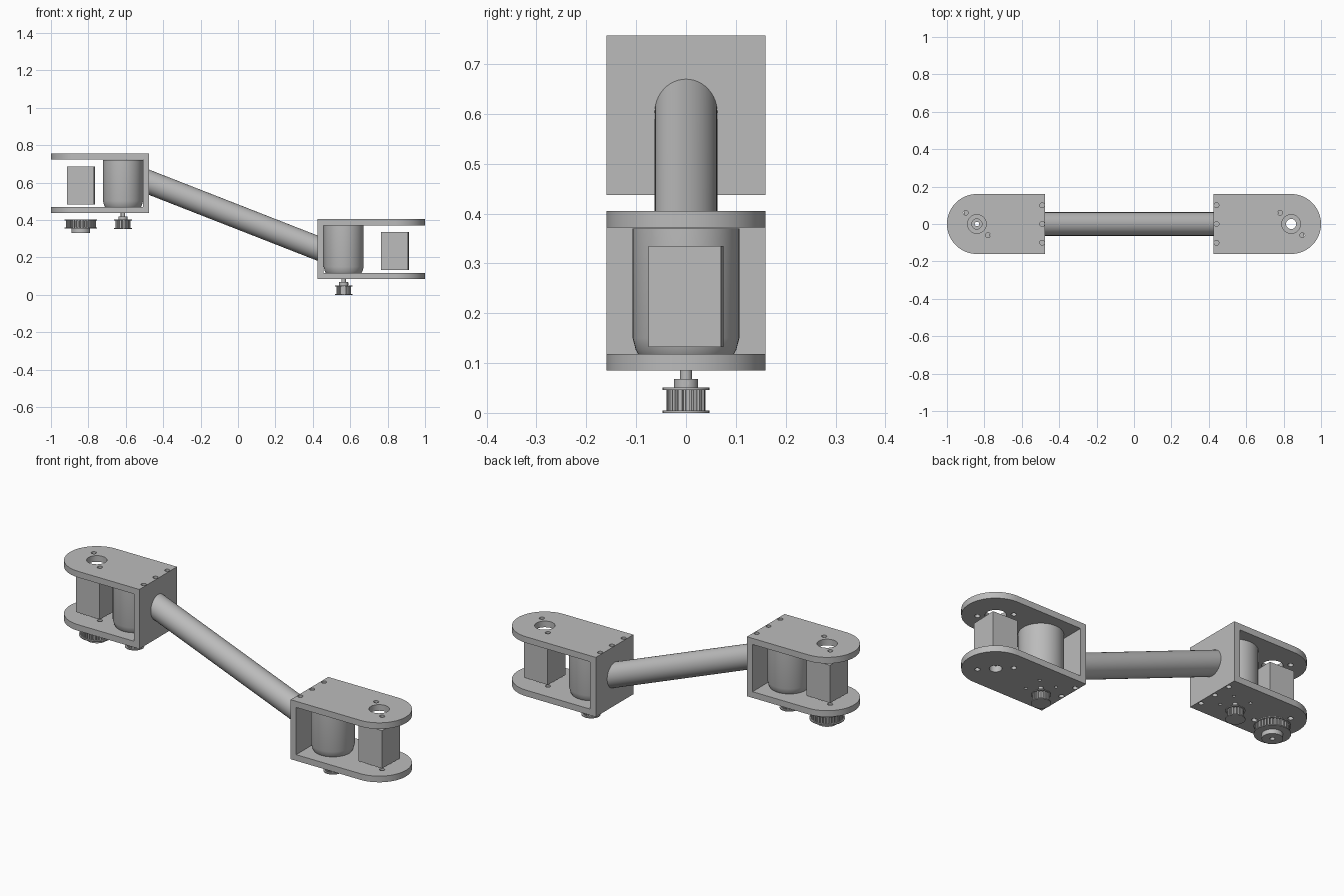
import bpy, bmesh, math
from mathutils import Matrix

cube = bpy.data.objects.get("Cube")
if cube:
    bpy.data.objects.remove(cube, do_unlink=True)

grey = bpy.data.materials.new("plain grey")
grey.use_nodes = True
GREY = (0.5, 0.5, 0.5, 1)
grey.diffuse_color = GREY
grey.node_tree.nodes["Principled BSDF"].inputs["Base Color"].default_value = GREY


def finish(name, bm):
    bmesh.ops.recalc_face_normals(bm, faces=bm.faces)
    mesh = bpy.data.meshes.new(name)
    bm.to_mesh(mesh)
    bm.free()
    mesh.materials.append(grey)
    obj = bpy.data.objects.new(name, mesh)
    bpy.context.collection.objects.link(obj)
    return obj


def activate(obj):
    bpy.ops.object.select_all(action='DESELECT')
    obj.select_set(True)
    bpy.context.view_layer.objects.active = obj


def smooth(obj):
    activate(obj)
    bpy.ops.object.shade_smooth_by_angle(angle=math.radians(30))
    return obj


def add_prism(bm, outline, z0, z1):
    face = bm.faces.new([bm.verts.new((x, y, z0)) for x, y in outline])
    new = bmesh.ops.extrude_face_region(bm, geom=[face])["geom"]
    for v in new:
        if isinstance(v, bmesh.types.BMVert):
            v.co.z = z1


def circle(x, y, r, n=32):
    return [(x + r * math.cos(math.tau * i / n), y + r * math.sin(math.tau * i / n))
            for i in range(n)]


def prism(name, outline, z0, z1):
    bm = bmesh.new()
    add_prism(bm, outline, z0, z1)
    return finish(name, bm)


def lathe(name, x, profile, n=48):
    # capped stack of rings from (radius, height) pairs
    bm = bmesh.new()
    rings = [[bm.verts.new((px, py, z)) for px, py in circle(x, 0, r, n)]
             for r, z in profile]
    for a, b in zip(rings, rings[1:]):
        for i in range(n):
            j = (i + 1) % n
            bm.faces.new((a[i], a[j], b[j], b[i]))
    bm.faces.new(rings[0])
    bm.faces.new(rings[-1])
    return smooth(finish(name, bm))


def drill(obj, holes, z0, z1):
    # cut round vertical holes given as (x, y, radius)
    bm = bmesh.new()
    for x, y, r in holes:
        add_prism(bm, circle(x, y, r), z0, z1)
    cutter = finish("hole_cutter", bm)
    cutter.hide_render = True
    activate(obj)
    mod = obj.modifiers.new("holes", 'BOOLEAN')
    mod.operation = 'DIFFERENCE'
    mod.solver = 'EXACT'
    mod.object = cutter
    bpy.ops.object.modifier_apply(modifier=mod.name)
    bpy.data.objects.remove(cutter, do_unlink=True)
    return smooth(obj)


def gear(x, r, depth, teeth):
    step = math.tau / teeth
    pts = []
    for i in range(teeth):
        for f, rad in ((0, r), (0.5, r), (0.6, r - depth), (0.9, r - depth)):
            a = (i + f) * step
            pts.append((x + rad * math.cos(a), rad * math.sin(a)))
    return pts


HALF, THICK, HEIGHT, END = 0.16, 0.033, 0.32, 0.84


def joint(side, s, wall_x, z):
    """Forked bracket with motor, bearing block and drive pulley."""
    inner = wall_x + s * THICK
    motor_x = wall_x + s * 0.14
    top = z + HEIGHT

    # fork plates with one round end
    outline = [(wall_x, -HALF)]
    for i in range(33):
        a = math.pi * (i / 32 - 0.5)
        outline.append((s * (END + HALF * math.cos(a)), HALF * math.sin(a)))
    outline.append((wall_x, HALF))
    fixings = [(wall_x + s * 0.016, y, 0.013) for y in (-0.1, 0, 0.1)]
    fixings += [(s * END - 0.06, 0.06, 0.013), (s * END + 0.06, -0.06, 0.013)]
    mounts = [(motor_x + dx, dy, 0.008) for dx in (-0.05, 0.05) for dy in (-0.05, 0.05)]
    upper = prism(side + "_upper_plate", outline, top - THICK, top)
    drill(upper, fixings + [(s * END, 0, 0.05)], top - 0.1, top + 0.1)
    lower = prism(side + "_lower_plate", outline, z, z + THICK)
    drill(lower, fixings + mounts + [(s * END, 0, 0.03)], z - 0.1, z + 0.1)

    # end wall joining the plates
    prism(side + "_end_wall", [(wall_x, -HALF), (inner, -HALF), (inner, HALF),
                               (wall_x, HALF)], z + THICK, top - THICK)

    # motor with bevelled lower rim
    lathe(side + "_motor", motor_x, [(0.096, z + THICK), (0.101, z + 0.042),
          (0.107, z + 0.065), (0.107, top - THICK - 0.002)])

    # slightly turned bearing block with a bore
    block = prism(side + "_bearing_block", [(-0.072, -0.073), (0.072, -0.073),
                  (0.072, 0.073), (-0.072, 0.073)], z + 0.047, z + 0.25)
    block.data.transform(Matrix.Translation((s * END, 0, 0))
                         @ Matrix.Rotation(math.radians(-2), 4, 'Z'))
    drill(block, [(s * END, 0, 0.027)], z, top)

    # motor shaft and toothed pulley
    base = z - 0.085
    lathe(side + "_motor_shaft", motor_x, [(0.012, base + 0.001), (0.012, z + 0.04)], 24)
    prism(side + "_pulley_teeth", gear(motor_x, 0.039, 0.006, 16), base + 0.004, base + 0.047)
    for label, r, lo, hi in (("lower_flange", 0.047, 0, 0.005),
                             ("upper_flange", 0.047, 0.046, 0.051),
                             ("hub", 0.024, 0.051, 0.068)):
        lathe(side + "_pulley_" + label, motor_x, [(r, base + lo), (r, base + hi)], 32)
    # grub screw in the hub
    screw = prism(side + "_grub_screw", circle(0, 0, 0.006, 12), 0, 0.003)
    screw.data.transform(Matrix.Translation((motor_x + 0.022, 0, base + 0.06))
                         @ Matrix.Rotation(math.pi / 2, 4, 'Y'))


joint("left", 1, 0.425, 0.085)
joint("right", -1, -0.475, 0.437)

# large driven pulley under the upper joint
bore = [(-END, 0, 0.012)]
for label, r, lo, hi in (("hub", 0.05, 0.332, 0.356),
                         ("lower_flange", 0.087, 0.356, 0.361),
                         ("upper_flange", 0.087, 0.398, 0.404)):
    drill(lathe("driven_pulley_" + label, -END, [(r, lo), (r, hi)]), bore, 0.3, 0.43)
drill(prism("driven_pulley_teeth", gear(-END, 0.08, 0.008, 32), 0.361, 0.398),
      bore, 0.3, 0.43)

# sloping tube with ends cut flush to the walls
x0, x1, z0, z1 = -0.475, 0.425, 0.602, 0.25
slope = (z1 - z0) / (x1 - x0)
stretch = math.sqrt(1 + slope * slope)
tube = prism("arm_tube", circle(0, 0, 0.063, 48), x0, x1)
for v in tube.data.vertices:
    up, side, along = v.co
    v.co = (along, side, z0 + slope * (along - x0) + up * stretch)
bm = bmesh.new()
bm.from_mesh(tube.data)
bmesh.ops.recalc_face_normals(bm, faces=bm.faces)
bm.to_mesh(tube.data)
bm.free()
smooth(tube)
